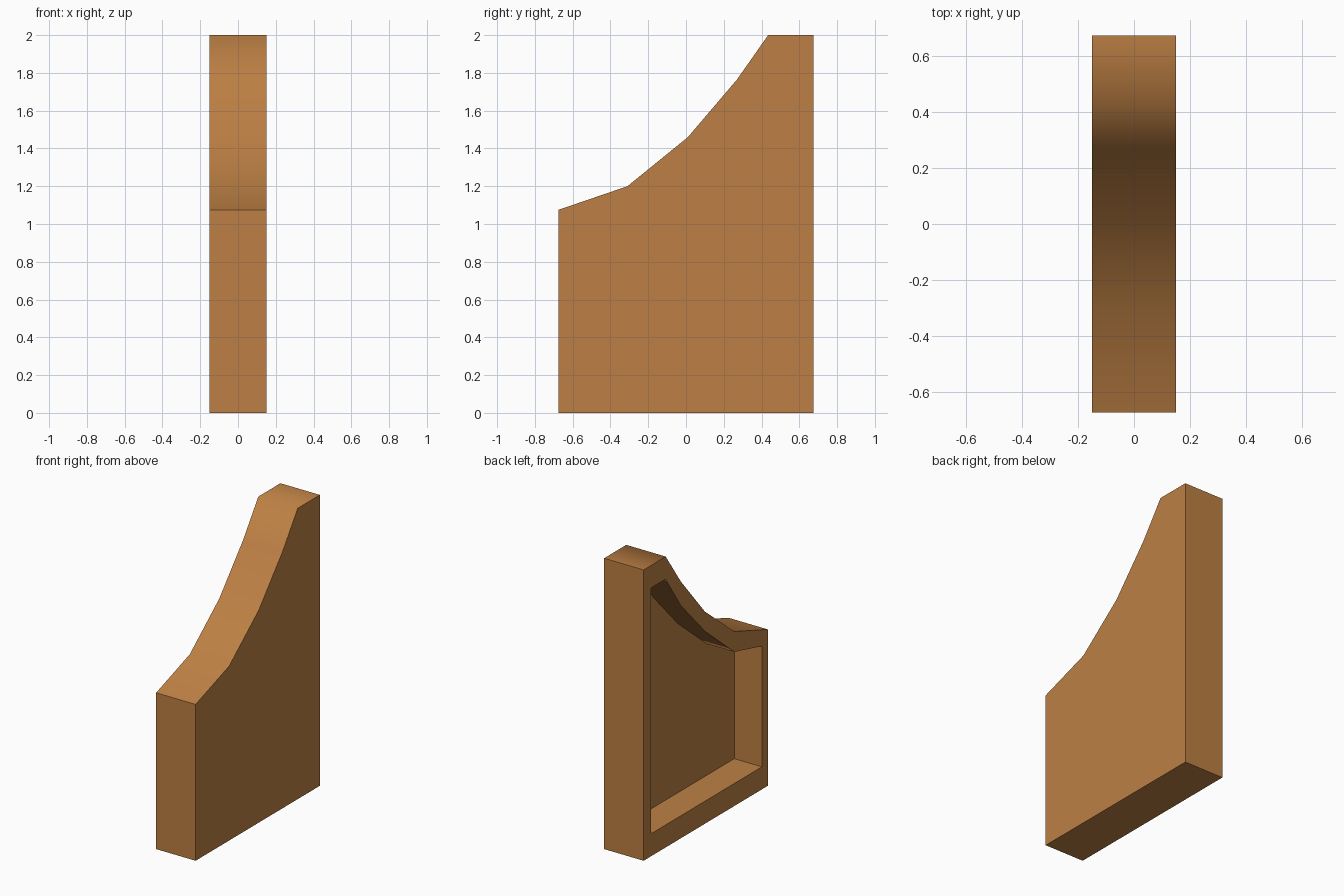
import bpy, bmesh, math

if "Cube" in bpy.data.objects:
    bpy.data.objects.remove(bpy.data.objects["Cube"])

# side profiles (y, z): outer outline and the recess opening, matching point for point
OUTER = [(-0.675, 0), (0.675, 0), (0.675, 2), (0.435, 2),
         (0.27, 1.765), (0.01, 1.46), (-0.31, 1.20), (-0.675, 1.075)]
INNER = [(-0.61, 0.155), (0.595, 0.155), (0.595, 1.845), (0.437, 1.845),
         (0.27, 1.60), (0.005, 1.32), (-0.31, 1.06), (-0.61, 0.985)]
HALF = 0.15      # half thickness
FLOOR = 0.06     # x of the recess floor

bm = bmesh.new()


def ring(points, x):
    return [bm.verts.new((x, y, z)) for y, z in points]


def bridge(a, b):
    n = len(a)
    for i in range(n):
        j = (i + 1) % n
        bm.faces.new((a[i], a[j], b[j], b[i]))


# closed right side, outer edge band, left rim, recess walls, recess floor
right = ring(OUTER, HALF)
left = ring(OUTER, -HALF)
opening = ring(INNER, -HALF)
floor = ring(INNER, FLOOR)
bm.faces.new(right)
bridge(right, left)
bridge(left, opening)
bridge(opening, floor)
bm.faces.new(floor)
bmesh.ops.recalc_face_normals(bm, faces=bm.faces[:])

mesh = bpy.data.meshes.new("side_panel")
bm.to_mesh(mesh)
bm.free()
panel = bpy.data.objects.new("side_panel", mesh)
bpy.context.collection.objects.link(panel)

# one warm wood colour
wood = bpy.data.materials.new("warm_brown_wood")
wood.diffuse_color = (0.51, 0.216, 0.058, 1)
wood.use_nodes = True
wood.node_tree.nodes["Principled BSDF"].inputs["Base Color"].default_value = wood.diffuse_color
mesh.materials.append(wood)

# soft shading along the swept edge, crisp corners elsewhere
bpy.context.view_layer.objects.active = panel
panel.select_set(True)
bpy.ops.object.shade_smooth_by_angle(angle=math.radians(60))
